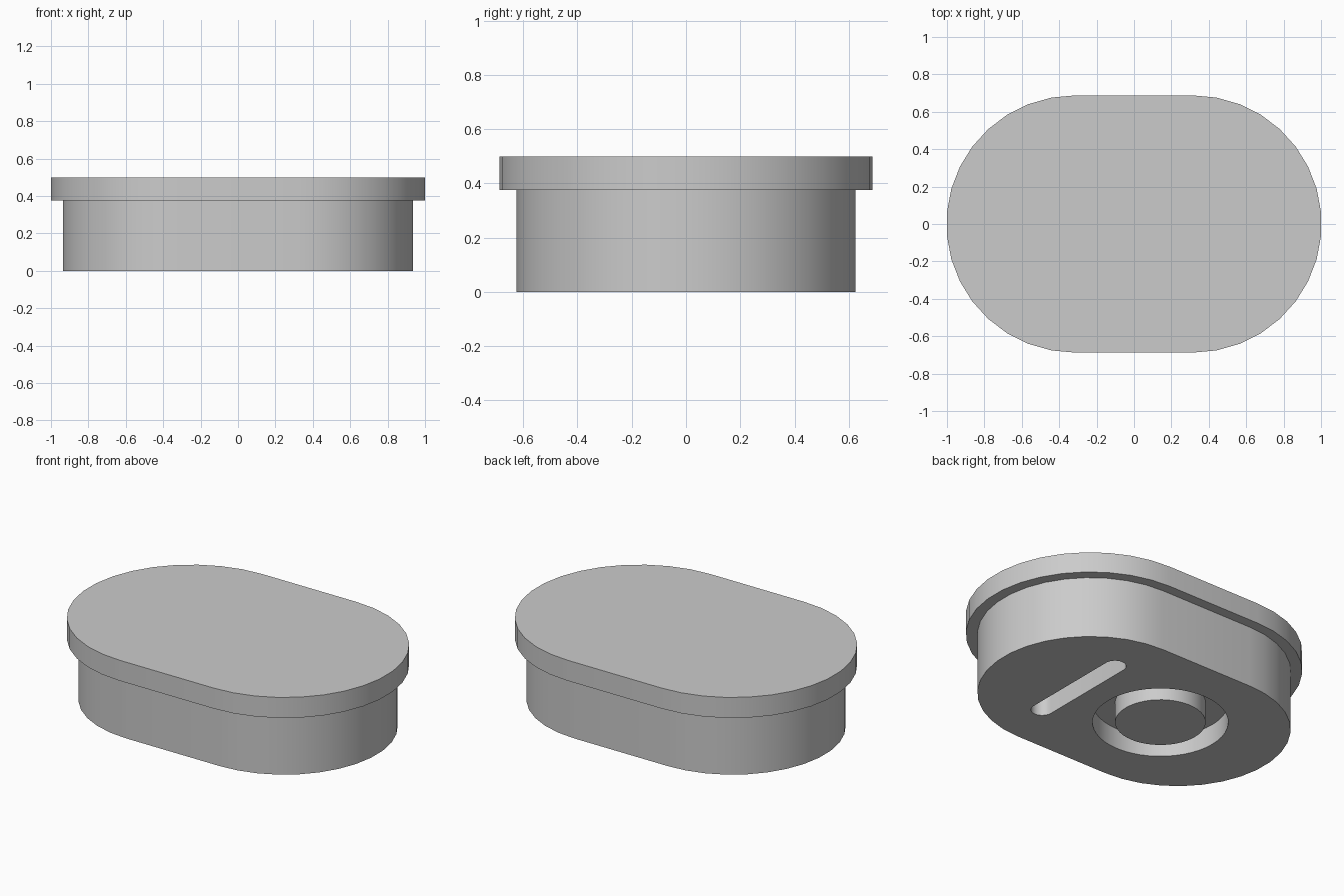
import bpy
import bmesh
import math

cube = bpy.data.objects.get("Cube")
if cube:
    bpy.data.objects.remove(cube, do_unlink=True)

grey = bpy.data.materials.new("light_grey")
grey.use_nodes = True
colour = (0.6, 0.6, 0.6, 1)
grey.diffuse_color = colour
grey.node_tree.nodes["Principled BSDF"].inputs["Base Color"].default_value = colour


def stadium(half, radius, steps, along_y=False):
    """Outline of a slot shape: two arcs joined by straight sides."""
    points = []
    for side in (1, -1):
        for i in range(steps + 1):
            a = math.pi * (i / steps - 0.5)
            x = side * (half + radius * math.cos(a))
            y = side * radius * math.sin(a)
            points.append((-y, x) if along_y else (x, y))
    return points


def circle(radius, steps):
    return [(radius * math.cos(math.tau * i / steps),
             radius * math.sin(math.tau * i / steps)) for i in range(steps)]


def prism(name, outline, low, high, x=0):
    """Extrude a flat outline from low to high."""
    bm = bmesh.new()
    base = bm.faces.new([bm.verts.new((px + x, py, low)) for px, py in outline])
    top = bmesh.ops.extrude_face_region(bm, geom=[base])["geom"]
    verts = [v for v in top if isinstance(v, bmesh.types.BMVert)]
    bmesh.ops.translate(bm, vec=(0, 0, high - low), verts=verts)
    bmesh.ops.recalc_face_normals(bm, faces=bm.faces)
    mesh = bpy.data.meshes.new(name)
    bm.to_mesh(mesh)
    bm.free()
    mesh.materials.append(grey)
    obj = bpy.data.objects.new(name, mesh)
    bpy.context.collection.objects.link(obj)
    return obj


def select(obj):
    bpy.ops.object.select_all(action="DESELECT")
    obj.select_set(True)
    bpy.context.view_layer.objects.active = obj


def cut(target, cutter):
    """Subtract the cutter from the target, then discard it."""
    cutter.hide_render = True
    mod = target.modifiers.new("recess", "BOOLEAN")
    mod.operation = "DIFFERENCE"
    mod.solver = "EXACT"
    mod.object = cutter
    select(target)
    bpy.ops.object.modifier_apply(modifier=mod.name)
    bpy.data.objects.remove(cutter, do_unlink=True)


DEPTH = 0.125   # depth of the underside recesses
RIM = 0.375     # underside of the lid
RING_X = -0.19
ARC = 17

# Plug body and wider lid
body = prism("body", stadium(0.314, 0.625, ARC), 0, RIM)
lid = prism("lid", stadium(0.3155, 0.6875, ARC), RIM, 0.5)

# Underside recesses: a straight slot and a round well
cut(body, prism("slot_cutter", stadium(0.3125, 0.0625, 12, True), -0.1, DEPTH, 0.4))
cut(body, prism("well_cutter", circle(0.375, 48), -0.1, DEPTH, RING_X))

# Round post that turns the well into a ring groove
post = prism("post", circle(0.25, 48), 0, DEPTH, RING_X)

for part in (body, lid, post):
    select(part)
    bpy.ops.object.shade_smooth_by_angle(angle=math.radians(30))
